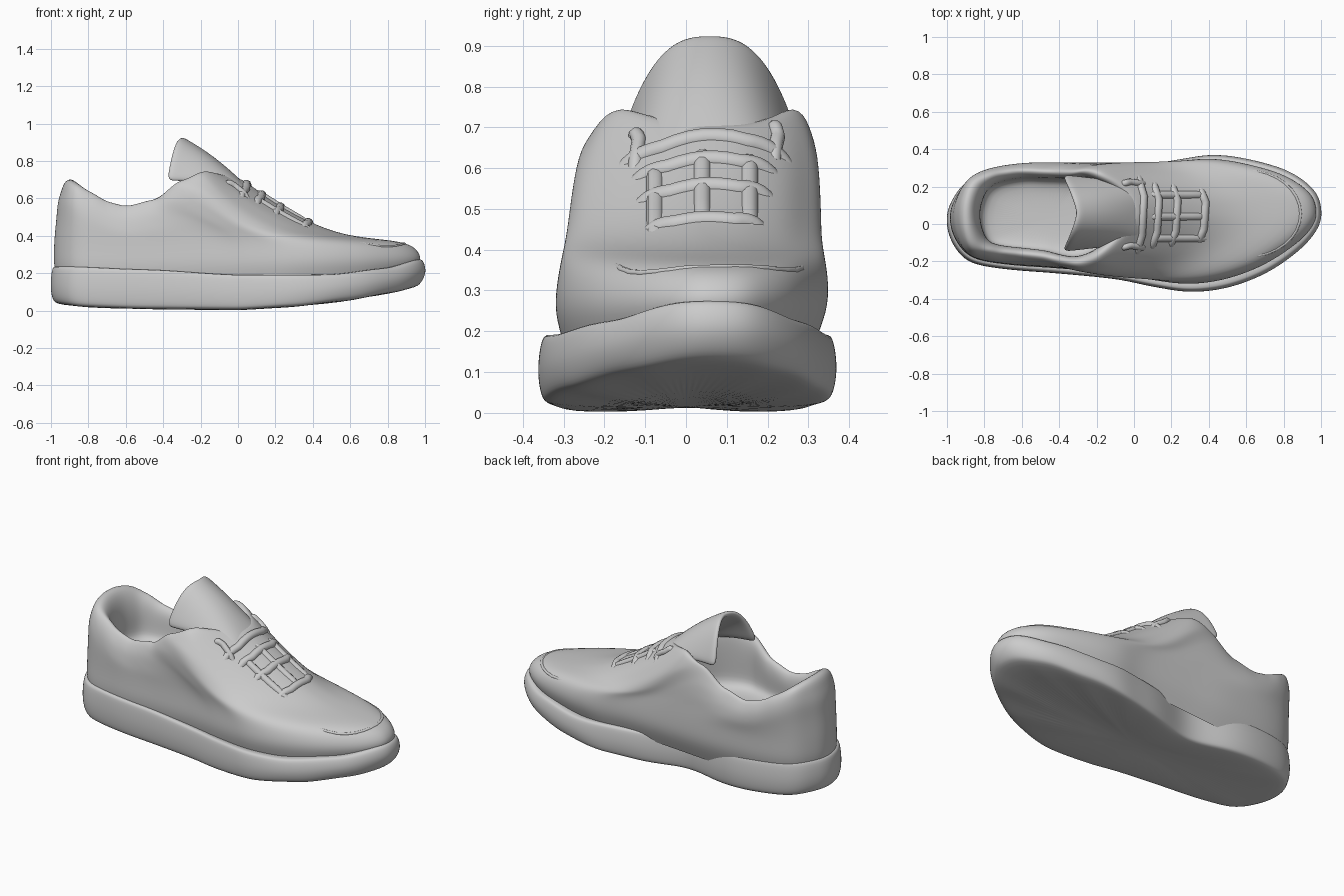
import bpy
import math
from mathutils import Vector
from mathutils.bvhtree import BVHTree

cube = bpy.data.objects.get("Cube")
if cube:
    bpy.data.objects.remove(cube)

grey = bpy.data.materials.new("plain_grey")
grey.use_nodes = True
grey.diffuse_color = (0.6, 0.6, 0.6, 1)
grey.node_tree.nodes["Principled BSDF"].inputs["Base Color"].default_value = (0.6, 0.6, 0.6, 1)


def lerp(a, b, t):
    return a + (b - a) * t


def table(points, x):
    """Eased interpolation through (x, value) pairs."""
    if x <= points[0][0]:
        return points[0][1]
    for (xa, va), (xb, vb) in zip(points, points[1:]):
        if x <= xb:
            t = (x - xa) / (xb - xa)
            return lerp(va, vb, lerp(t, t * t * (3 - 2 * t), 0.6))
    return points[-1][1]


def closed_spline(points, steps):
    """Catmull-Rom loop through the points."""
    out, n = [], len(points)
    for i in range(n):
        a, b, c, d = (Vector(points[(i + k) % n]) for k in (-1, 0, 1, 2))
        for s in range(steps):
            t = s / steps
            out.append(0.5 * (2 * b + (c - a) * t + (2 * a - 5 * b + 4 * c - d) * t ** 2
                              + (3 * b - a - 3 * c + d) * t ** 3))
    return out


def add_mesh(name, verts, faces, levels):
    mesh = bpy.data.meshes.new(name)
    mesh.from_pydata(verts, [], faces)
    mesh.materials.append(grey)
    mesh.shade_smooth()
    obj = bpy.data.objects.new(name, mesh)
    bpy.context.collection.objects.link(obj)
    if levels:
        sub = obj.modifiers.new("smooth", "SUBSURF")
        sub.levels = sub.render_levels = levels
    return obj


# Footprint, counter-clockwise from the toe tip
footprint = closed_spline([
    (1, .06), (.965, .175), (.83, .28), (.62, .345), (.42, .37), (.2, .345), (-.1, .335),
    (-.4, .33), (-.7, .295), (-.88, .235), (-.97, .13), (-1, .02), (-.97, -.1), (-.88, -.2),
    (-.7, -.24), (-.4, -.265), (-.1, -.295), (.1, -.335), (.3, -.363), (.5, -.34),
    (.7, -.265), (.87, -.15), (.97, -.04)], 4)


def loft(name, rings, place, capped_start):
    """Skin the rings; place(ring, t, y) gives a point for each footprint column."""
    n = len(footprint)
    verts = [place(r, (p.x + 1) / 2, p.y) for r in rings for p in footprint]
    faces = [(k * n + i, k * n + (i + 1) % n, (k + 1) * n + (i + 1) % n, (k + 1) * n + i)
             for k in range(len(rings) - 1) for i in range(n)]
    last = (len(rings) - 1) * n
    faces.append(tuple(range(last, last + n)))
    if capped_start:
        faces.append(tuple(reversed(range(n))))
    return add_mesh(name, verts, faces, 2)


# Sole: rings of (back x, front x, height fraction, width scale), pinched at the inner waist
sole_bottom = [(-1, .03), (-.85, .015), (-.5, .006), (0, .002), (.3, .018), (.6, .052),
               (.85, .095), (1, .13)]
sole_top = [(-1, .25), (-.5, .23), (0, .2), (.5, .2), (.8, .235), (1, .29)]


def place_sole(ring, t, y):
    back, front, frac, scale = ring
    x = lerp(back, front, t)
    if y > 0:
        scale *= 1 - .26 * math.exp(-((x + .18) / .23) ** 2)
    return x, y * scale, lerp(table(sole_bottom, x), table(sole_top, x), frac)


loft("sole", [(-.5, .5, 0, .4), (-.95, .93, 0, .92), (-.99, .975, .08, .975),
              (-1.002, 1, .35, 1), (-1.002, 1.005, .6, 1), (-.994, .988, .92, .975),
              (-.97, .955, 1, .93), (-.6, .6, .7, .4)], place_sole, True)

# Upper: rings of (back x, front x, back z, front z, back scale, front scale, y shift, collar dip)
collar = [(-.92, 0), (-.78, -.085), (-.7, -.13), (-.6, -.15), (-.45, -.11), (-.3, 0),
          (-.18, .055), (0, .02), (.2, 0)]


def place_upper(ring, t, y):
    back, front, z_back, z_front, s_back, s_front, shift, dip = ring
    x = lerp(back, front, t)
    return (x, shift + y * lerp(s_back, s_front, t * t),
            lerp(z_back, z_front, t) + dip * table(collar, x))


upper = loft("upper", [
    (-.94, .93, .09, .20, .83, .84, .005, 0),
    (-.985, .985, .21, .265, .955, .87, .01, 0),
    (-.985, .965, .31, .32, .955, .86, .015, .05),
    (-.982, .90, .39, .372, .955, .80, .017, .15),
    (-.97, .62, .50, .39, .955, .73, .02, .45),
    (-.965, .42, .58, .45, .945, .71, .025, .7),
    (-.945, .2, .64, .575, .91, .68, .03, .85),
    (-.925, .06, .70, .66, .84, .61, .035, 1),
    (-.875, 0, .73, .695, .76, .57, .04, 1),
    (-.835, -.04, .69, .67, .66, .51, .04, 1),
    (-.82, -.05, .58, .58, .64, .5, .04, .7),
    (-.825, -.05, .45, .45, .64, .52, .035, .2),
    (-.81, -.05, .37, .37, .61, .5, .03, 0),
    (-.6, -.3, .36, .36, .2, .2, .03, 0)], place_upper, False)

# Tongue: an arched flap rising out of the throat
across, along = 14, 8
tongue_verts = []
for j in range(along + 1):
    b = j / along
    for i in range(across + 1):
        a = 2 * i / across - 1
        tongue_verts.append((
            lerp(.05, -.3, b) - lerp(0, .08, b) * abs(a) ** 1.4,
            .058 + a * lerp(.14, .215, b ** .6),
            lerp(.665, .932, b) + .02 * math.sin(math.pi * b) - lerp(.03, .235, b) * abs(a) ** 2.8))
row = across + 1
tongue = add_mesh("tongue", tongue_verts,
                  [(j * row + i, (j + 1) * row + i, (j + 1) * row + i + 1, j * row + i + 1)
                   for j in range(along) for i in range(across)], 0)
tongue.data.flip_normals()
thick = tongue.modifiers.new("padding", "SOLIDIFY")
thick.thickness, thick.offset = .03, -1
soft = tongue.modifiers.new("smooth", "SUBSURF")
soft.levels = soft.render_levels = 2

# Laces and seams follow the upper
depsgraph = bpy.context.evaluated_depsgraph_get()
surface = BVHTree.FromObject(upper, depsgraph)


def drape(name, path, radius, lift):
    """Lay a cord along a plan path (x, y) on the upper, its ends sinking in."""
    spots = []
    for (xa, ya), (xb, yb) in zip(path, path[1:]):
        for s in range(6):
            spots.append((lerp(xa, xb, s / 6), lerp(ya, yb, s / 6)))
    spots.append(path[-1])
    curve = bpy.data.curves.new(name, "CURVE")
    curve.dimensions = "3D"
    curve.bevel_depth, curve.bevel_resolution, curve.use_fill_caps = radius, 3, True
    spline = curve.splines.new("POLY")
    spline.points.add(len(spots) - 1)
    for k, (x, y) in enumerate(spots):
        hit = surface.ray_cast(Vector((x, y, 2)), Vector((0, 0, -1)))[0]
        sink = radius * 1.2 * abs(2 * k / (len(spots) - 1) - 1) ** 6
        spline.points[k].co = (x, y, hit.z + lift - sink, 1)
    helper = bpy.data.objects.new(name, curve)
    bpy.context.collection.objects.link(helper)
    bpy.context.view_layer.update()
    graph = bpy.context.evaluated_depsgraph_get()
    mesh = bpy.data.meshes.new_from_object(helper.evaluated_get(graph))
    bpy.data.objects.remove(helper)
    mesh.materials.clear()
    mesh.materials.append(grey)
    mesh.shade_smooth()
    bpy.context.collection.objects.link(bpy.data.objects.new(name, mesh))


for k, (x, reach) in enumerate(((.04, .2), (.12, .17), (.22, .16), (.37, .14))):
    drape(f"lace_{k + 1}", [(x - .03, .045 - reach), (x, .045 - reach * .5),
                            (x + .01, .045 + reach * .5), (x - .02, .045 + reach)], .024, -.008)
for side, edge in (("left", .155), ("middle", .04), ("right", -.075)):
    drape(f"{side}_lace_rail", [(.08, edge), (.2, edge), (.4, edge)], .022, -.01)
for side, edge in (("left", .215), ("right", -.125)):
    drape(f"{side}_lace_loop", [(-.06, edge), (-.02, edge + .01), (.05, edge)], .018, 0)
drape("toe_seam", [(.6 + .29 * math.cos(k * math.pi / 16), .055 + .23 * math.sin(k * math.pi / 16))
                   for k in range(-8, 9)], .008, -.004)
